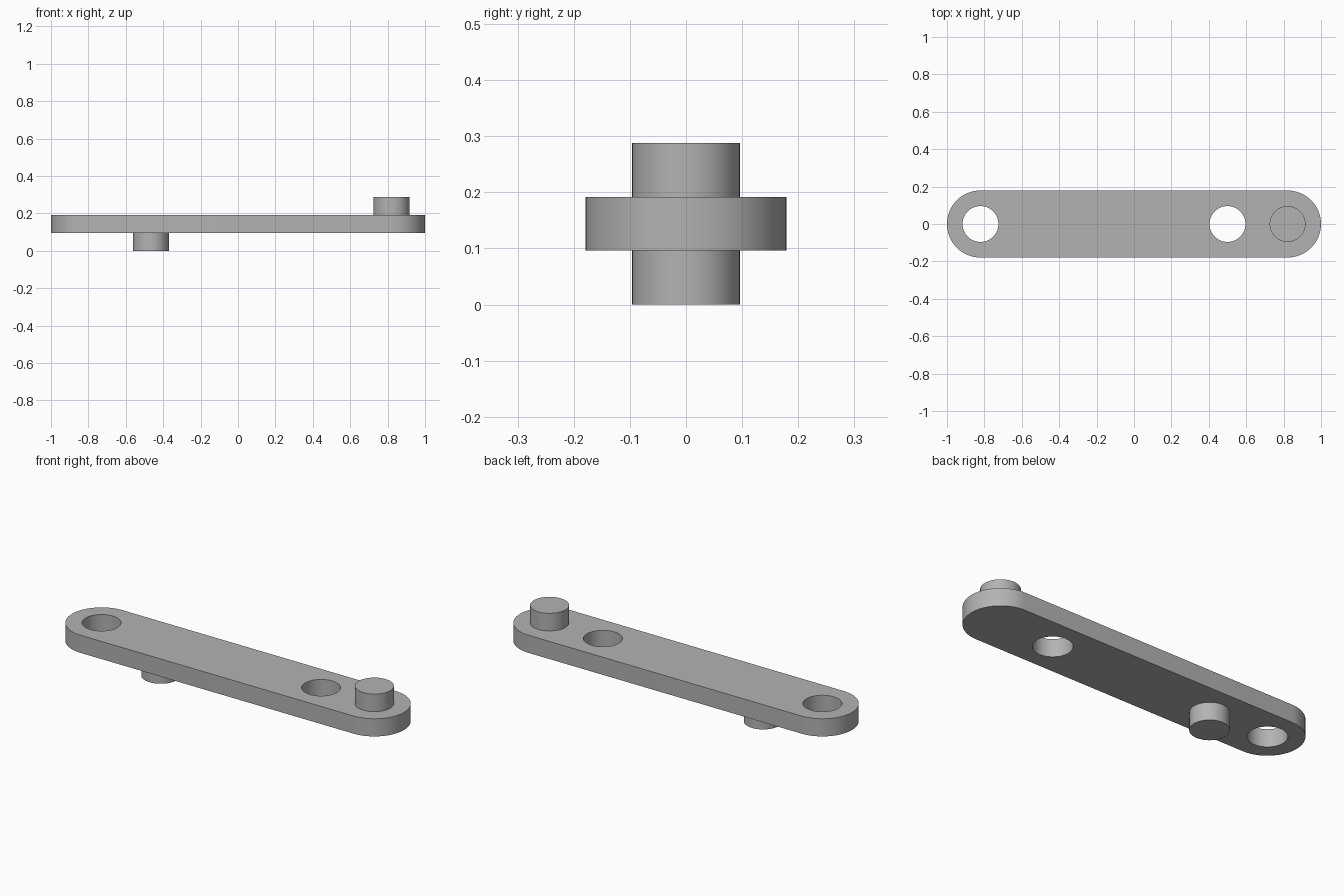
import bpy
import bmesh
from math import pi, sin, cos, radians

if "Cube" in bpy.data.objects:
    bpy.data.objects.remove(bpy.data.objects["Cube"])

# Plate and peg dimensions
END_R, END_X = 0.179, 0.821
PEG_R = 0.096
BOTTOM, TOP, HEIGHT = 0.096, 0.192, 0.288
SEGMENTS = 64

grey = bpy.data.materials.new("plain grey")
grey.use_nodes = True
colour = (0.45, 0.45, 0.45, 1)
grey.diffuse_color = colour
grey.node_tree.nodes["Principled BSDF"].inputs["Base Color"].default_value = colour


def arc(cx, radius, start, sweep, steps):
    angles = [start + sweep * i / steps for i in range(steps + 1)]
    return [(cx + radius * cos(a), radius * sin(a)) for a in angles]


def prism(name, outline, z0, z1):
    """Extrude a closed outline from z0 up to z1."""
    bm = bmesh.new()
    base = bm.faces.new([bm.verts.new((x, y, z0)) for x, y in outline])
    lid = bmesh.ops.extrude_face_region(bm, geom=[base], use_keep_orig=True)
    for v in lid["geom"]:
        if isinstance(v, bmesh.types.BMVert):
            v.co.z = z1
    bmesh.ops.recalc_face_normals(bm, faces=bm.faces)
    mesh = bpy.data.meshes.new(name)
    bm.to_mesh(mesh)
    bm.free()
    mesh.materials.append(grey)
    obj = bpy.data.objects.new(name, mesh)
    bpy.context.collection.objects.link(obj)
    return obj


def round_prism(name, x, z0, z1):
    return prism(name, arc(x, PEG_R, 0, 2 * pi, SEGMENTS)[:-1], z0, z1)


def activate(obj):
    bpy.ops.object.select_all(action="DESELECT")
    obj.select_set(True)
    bpy.context.view_layer.objects.active = obj


# Link bar with rounded ends
half = SEGMENTS // 2
outline = arc(END_X, END_R, -pi / 2, pi, half) + arc(-END_X, END_R, pi / 2, pi, half)
bar = prism("link_bar", outline, BOTTOM, TOP)

# Two through holes
activate(bar)
for x in (-END_X, 0.5):
    cutter = round_prism("hole_cutter", x, BOTTOM - 0.05, TOP + 0.05)
    cutter.hide_render = True
    cut = bar.modifiers.new("hole", "BOOLEAN")
    cut.operation = "DIFFERENCE"
    cut.solver = "EXACT"
    cut.object = cutter
    bpy.ops.object.modifier_apply(modifier=cut.name)
    bpy.data.objects.remove(cutter)

# Pegs above and below the bar
upper_peg = round_prism("upper_peg", END_X, TOP, HEIGHT)
lower_peg = round_prism("lower_peg", -0.465, 0, BOTTOM)

for obj in (bar, upper_peg, lower_peg):
    activate(obj)
    bpy.ops.object.shade_smooth_by_angle(angle=radians(30))
